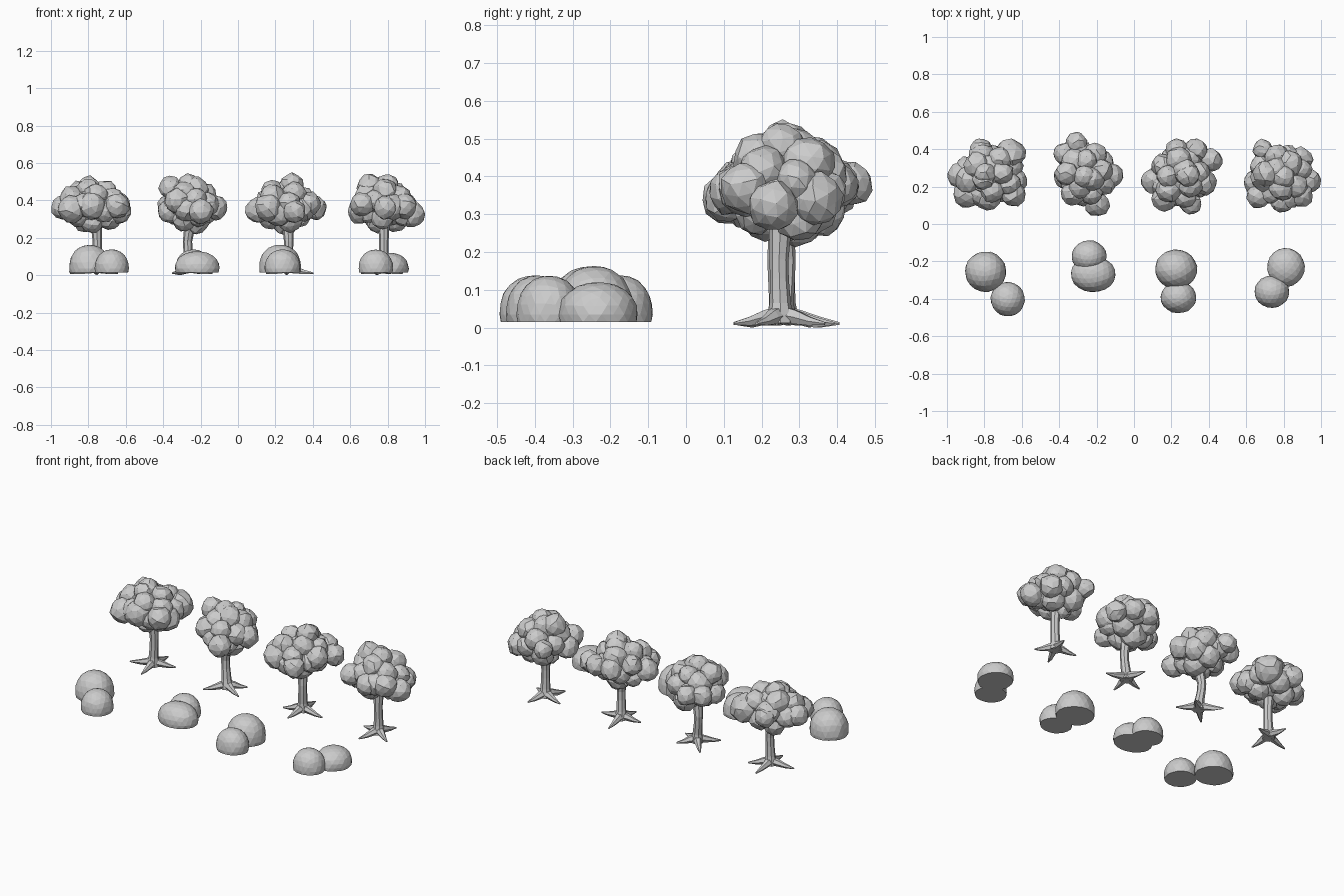
import bpy, bmesh, random
from math import sin, cos, pi, sqrt
from mathutils import Vector, Matrix

if "Cube" in bpy.data.objects:
    bpy.data.objects.remove(bpy.data.objects["Cube"])

random.seed(4)


def finish(name, bm):
    bmesh.ops.recalc_face_normals(bm, faces=bm.faces)
    me = bpy.data.meshes.new(name)
    bm.to_mesh(me)
    bm.free()
    ob = bpy.data.objects.new(name, me)
    bpy.context.collection.objects.link(ob)
    return ob


def blob(bm, c, r):
    # lumpy low-poly leaf clump, randomly turned
    r = r if isinstance(r, tuple) else (r, r, r)
    turn = Matrix.Rotation(random.uniform(0, 6), 4, 'Z') @ Matrix.Rotation(random.uniform(0, 6), 4, 'X')
    m = Matrix.Translation(c) @ Matrix.Diagonal((*r, 1)) @ turn
    vs = bmesh.ops.create_icosphere(bm, subdivisions=2, radius=1, matrix=m)['verts']
    c = Vector(c)
    for v in vs:
        off = Vector([random.uniform(-.1, .1) * k for k in r])
        v.co = c + (v.co - c) * random.uniform(.96, 1.04) + off * .6


def tube(bm, pts, sides, level=False):
    # pts: (position, radius) along a path, capped; level keeps the rings horizontal
    rings = []
    for i, (p, r) in enumerate(pts):
        a, b = pts[max(i - 1, 0)][0], pts[min(i + 1, len(pts) - 1)][0]
        q = (Vector(b) - Vector(a)).to_track_quat('Z', 'Y').to_matrix()
        q = Matrix.Identity(3) if level else q
        rings.append([bm.verts.new(Vector(p) + q @ Vector((r * cos(2 * pi * k / sides), r * sin(2 * pi * k / sides), 0)))
                      for k in range(sides)])
    for a, b in zip(rings, rings[1:]):
        for k in range(sides):
            j = (k + 1) % sides
            bm.faces.new((a[k], a[j], b[j], b[k]))
    bm.faces.new(rings[0])
    bm.faces.new(rings[-1])


def crown(name, cx, cy, rx, ry, lobes):
    bm = bmesh.new()
    blob(bm, (cx, cy, .37), (rx + .02, ry + .02, .11))
    # even filling of leaf clumps over an ellipsoid
    n = 17
    for i in range(n):
        z = 1 - 2 * (i + .5) / n
        s, a = sqrt(1 - z * z), i * 2.4 + cx * 3
        r = random.uniform(.06, .074)
        rz = .085 if z > 0 else .095
        blob(bm, (cx + rx * s * cos(a), cy + ry * s * sin(a), .376 + rz * z), (r, r * random.uniform(.9, 1.1), r))
    # clumps that shape the outline, pulled back slightly and enlarged so they merge
    for x, y, z, r in lobes:
        c = Vector((x, y, z))
        inward = (Vector((cx, cy, .375)) - c).normalized()
        blob(bm, c + inward * r * .12, r * 1.13)
    finish(name, bm)


def trunk(name, x, y, bend, turn):
    bm = bmesh.new()
    bx, by = bend
    tube(bm, [((x, y, .012), .036), ((x, y, .035), .034), ((x + bx * .2, y + by * .2, .065), .028),
              ((x + bx * .8, y + by * .8, .13), .025), ((x + bx, y + by, .18), .025),
              ((x + bx * .3, y + by * .3, .25), .029), ((x, y, .33), .034)], 8, True)
    # spreading roots
    for k in range(4):
        a = turn + k * pi / 2 + random.uniform(-.25, .25)
        d = Vector((cos(a), sin(a), 0))
        o, l = Vector((x, y, 0)), random.uniform(.115, .145)
        tube(bm, [(o + Vector((0, 0, .035)), .026), (o + d * .04 + Vector((0, 0, .028)), .021),
                  (o + d * l * .65 + Vector((0, 0, .017)), .013), (o + d * l + Vector((0, 0, .011)), .004)], 6)
    for v in bm.verts:
        v.co.z = max(v.co.z, 0.003)
    bm.verts.ensure_lookup_table()
    min(bm.verts, key=lambda v: v.co.z).co.z = 0
    finish(name, bm)


# tree crowns: outline clumps as x, y, z, radius
crown("crown_far_left", -.775, .265, .12, .11, [
    (-.94, .26, .36, .06), (-.895, .155, .35, .065), (-.80, .27, .475, .055), (-.82, .405, .37, .055),
    (-.655, .38, .37, .075), (-.63, .23, .34, .062), (-.64, .155, .37, .06), (-.78, .135, .37, .065)])
crown("crown_left", -.25, .27, .09, .12, [
    (-.31, .44, .38, .053), (-.375, .38, .37, .055), (-.365, .27, .47, .056), (-.265, .25, .487, .055),
    (-.115, .26, .36, .058), (-.375, .25, .34, .055), (-.33, .16, .40, .06), (-.195, .10, .34, .06)])
crown("crown_right", .245, .255, .11, .11, [
    (.42, .345, .36, .055), (.23, .40, .38, .058), (.335, .40, .38, .055), (.29, .26, .49, .055),
    (.10, .23, .345, .062), (.16, .135, .36, .065), (.305, .105, .34, .055), (.385, .22, .38, .06)])
crown("crown_far_right", .785, .26, .11, .11, [
    (.685, .405, .38, .048), (.895, .35, .34, .06), (.94, .23, .32, .06), (.645, .22, .34, .06),
    (.70, .27, .478, .062), (.80, .25, .485, .055), (.79, .115, .36, .056), (.895, .15, .37, .06),
    (.66, .145, .38, .058)])

# trunks with roots
for name, x, y, bend, turn in [("far_left", -.758, .262, (.006, .0), .2), ("left", -.255, .255, (-.015, .01), .9),
                               ("right", .265, .25, (.006, -.01), .1), ("far_right", .78, .25, (.0, -.004), 1.1)]:
    trunk("trunk_" + name, x, y, bend, turn)


# bushes: full-shouldered, flat-bottomed domes in pairs
def bush(name, domes):
    bm = bmesh.new()
    mid, base = .035, .015
    for x, y, rx, ry, top in domes:
        vs = bmesh.ops.create_icosphere(bm, subdivisions=3, radius=1,
                                        matrix=Matrix.Rotation(x * 9, 4, 'Z'))['verts']
        for v in vs:
            p = v.co.copy()
            h = max(Vector((p.x, p.y)).length, 1e-6)
            e = 2.2
            p *= 1 / (h ** e + abs(p.z) ** e) ** (1 / e)
            if -.3 < p.z < -.02:
                p.x, p.y = p.x / h * .96, p.y / h * .96
            a = random.uniform(.98, 1.02)
            v.co = (x + p.x * rx * a, y + p.y * ry * a, max(mid + p.z * (top - mid), base))
    finish(name, bm)


bush("bush_far_left", [(-.793, -.255, .111, .108, .162), (-.675, -.402, .091, .092, .138)])
bush("bush_left", [(-.24, -.173, .093, .085, .138), (-.218, -.268, .12, .096, .128)])
bush("bush_right", [(.225, -.242, .113, .106, .163), (.238, -.392, .096, .085, .138)])
bush("bush_far_right", [(.812, -.232, .1, .104, .12), (.737, -.362, .093, .087, .137)])
